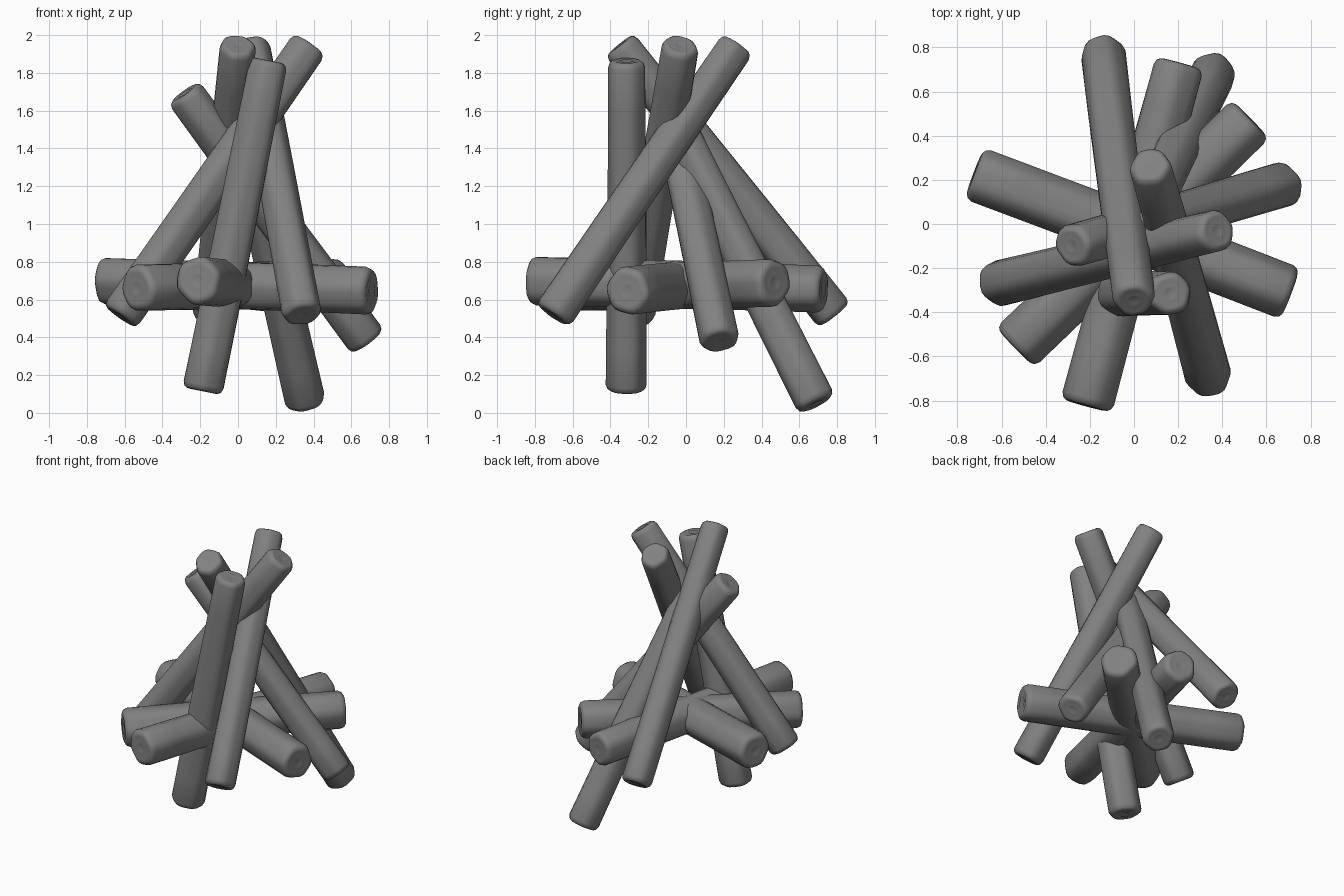
import bpy, bmesh, math, random
from mathutils import Vector

if "Cube" in bpy.data.objects:
    bpy.data.objects.remove(bpy.data.objects["Cube"])

random.seed(4)
SIDES = 24
charred = bpy.data.materials.new("charred_wood")
charred.diffuse_color = (0.22, 0.22, 0.22, 1)
charred.use_nodes = True
charred.node_tree.nodes["Principled BSDF"].inputs["Base Color"].default_value = charred.diffuse_color


def log(name, a, b, ra, rb):
    """Round-ended log from a to b, with bark ridges and ringed, dished ends."""
    a, b = Vector(a), Vector(b)
    axis = b - a
    length = axis.length
    rot = Vector((0, 0, 1)).rotation_difference(axis)
    # profile: (distance from the end, radius factor)
    cap = [(0.006, 0.22), (0.001, 0.36), (0.006, 0.50), (0.0, 0.66),
           (0.003, 0.80), (0.012, 0.92), (0.035, 1.0)]
    body = [(length * t, 1.0) for t in (0.15, 0.3, 0.45, 0.6, 0.75, 0.87)]
    profile = cap + body + [(length - d, f) for d, f in reversed(cap)]
    p1, p2, p3 = (random.uniform(0, 6.28) for _ in range(3))
    bm = bmesh.new()
    rings = []
    for d, f in profile:
        t = d / length
        r = (ra + (rb - ra) * t) * f
        ring = []
        for i in range(SIDES):
            ang = math.tau * i / SIDES
            # bark: slight oval plus lengthwise grooves that drift along the log
            k = 1 + 0.025 * math.sin(2 * ang + p1) + 0.03 * math.sin(6 * ang + p2 + 1.2 * t)
            k += 0.02 * math.sin(3 * ang + p3 + 4 * t)
            ring.append(bm.verts.new(a + rot @ Vector((r * k * math.cos(ang), r * k * math.sin(ang), d))))
        rings.append(ring)
    for lo, hi in zip(rings, rings[1:]):
        for i in range(SIDES):
            j = (i + 1) % SIDES
            bm.faces.new((lo[i], lo[j], hi[j], hi[i]))
    bm.faces.new(rings[0][::-1])
    bm.faces.new(rings[-1])
    mesh = bpy.data.meshes.new(name)
    bm.to_mesh(mesh)
    bm.free()
    for p in mesh.polygons:
        p.use_smooth = True
    mesh.materials.append(charred)
    ob = bpy.data.objects.new(name, mesh)
    bpy.context.collection.objects.link(ob)


# crossed logs lying level
log("level_log_1", (-0.725, 0.23, 0.70), (0.71, -0.315, 0.645), 0.124, 0.124)
log("level_log_2", (-0.54, -0.56, 0.66), (0.53, 0.475, 0.69), 0.124, 0.124)
log("level_log_3", (-0.215, -0.825, 0.70), (0.205, 0.73, 0.655), 0.124, 0.118)

# leaning logs, top to bottom
log("leaning_log_1", (0.165, -0.315, 1.865), (-0.19, -0.315, 0.115), 0.099, 0.108)
log("leaning_log_2", (0.38, -0.03, 1.95), (-0.625, -0.27, 0.51), 0.098, 0.106)
log("leaning_log_3", (-0.285, -0.10, 1.695), (0.685, 0.18, 0.375), 0.098, 0.106)
log("leaning_log_4", (0.00, -0.35, 1.95), (-0.14, 0.785, 0.515), 0.096, 0.103)
log("leaning_log_5", (0.07, 0.27, 1.95), (0.342, -0.705, 0.515), 0.096, 0.106)
log("leaning_log_6", (0.01, -0.06, 1.55), (0.362, 0.69, 0.046), 0.097, 0.106)
